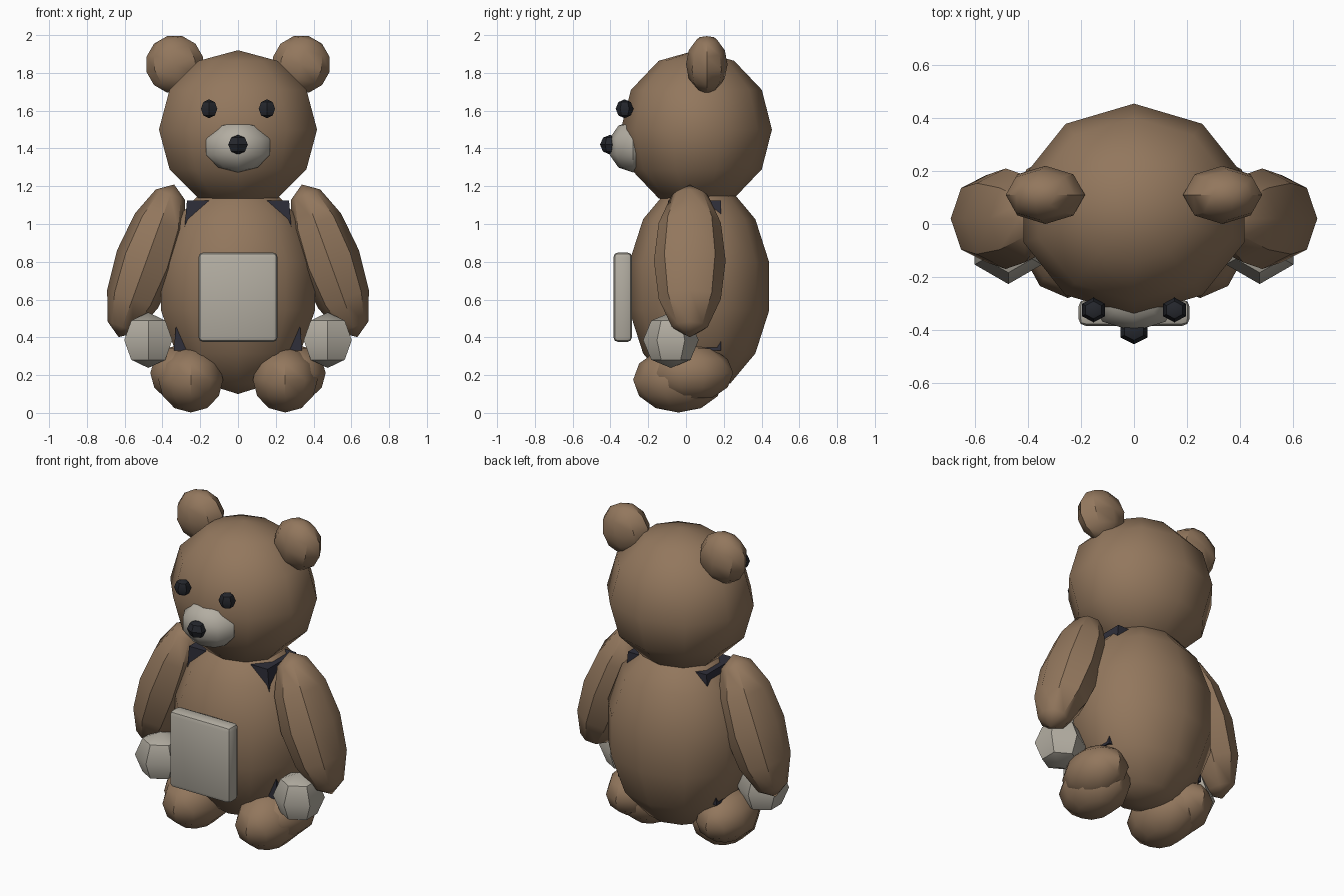
import bpy, bmesh
from math import radians

cube = bpy.data.objects.get("Cube")
if cube:
    bpy.data.objects.remove(cube, do_unlink=True)


def material(name, rgb):
    m = bpy.data.materials.new(name)
    m.use_nodes = True
    m.diffuse_color = (*rgb, 1)
    m.node_tree.nodes["Principled BSDF"].inputs["Base Color"].default_value = (*rgb, 1)
    return m


FUR = material("brown fur", (0.29, 0.185, 0.11))
CREAM = material("cream patch", (0.45, 0.42, 0.36))
BLACK = material("black glass", (0.018, 0.02, 0.026))
CORE = material("dark filling", (0.028, 0.028, 0.042))


def finish(bm, name, mat, angle=40):
    mesh = bpy.data.meshes.new(name)
    bm.to_mesh(mesh)
    bm.free()
    mesh.materials.append(mat)
    ob = bpy.data.objects.new(name, mesh)
    bpy.context.collection.objects.link(ob)
    bpy.ops.object.select_all(action='DESELECT')
    ob.select_set(True)
    bpy.context.view_layer.objects.active = ob
    bpy.ops.object.shade_smooth_by_angle(angle=radians(angle))
    return ob


def ball(name, loc, radii, mat, segs, rings, tilt=0):
    """Ellipsoid with one vertex column facing the front."""
    bm = bmesh.new()
    bmesh.ops.create_uvsphere(bm, u_segments=segs, v_segments=rings, radius=1)
    # turn the vertex columns so that one lies on the y axis
    far = max(bm.verts, key=lambda v: abs(v.co.y))
    if abs(far.co.x) > 0.01 or segs == 6 and abs(far.co.y) < 0.9:
        for v in bm.verts:
            v.co.x, v.co.y = -v.co.y, v.co.x
    bmesh.ops.scale(bm, vec=radii, verts=bm.verts)
    ob = finish(bm, name, mat)
    ob.location = loc
    ob.rotation_euler.y = radians(tilt)
    return ob


def pair(name, loc, radii, mat, segs, rings, tilt=0):
    for side, s in (("left", 1), ("right", -1)):
        ball(f"{side}_{name}", (s * loc[0], loc[1], loc[2]), radii, mat, segs, rings, s * tilt)


# Head and body
ball("head", (0, 0.055, 1.5), (0.44, 0.4, 0.42), FUR, 10, 6)
ball("body", (0, 0.07, 0.67), (0.44, 0.38, 0.57), FUR, 10, 7)
pair("ear", (0.335, 0.11, 1.845), (0.155, 0.11, 0.155), FUR, 8, 6, 15)

# Face
ball("muzzle", (0, -0.28, 1.41), (0.178, 0.132, 0.137), CREAM, 8, 5)
ball("nose", (0, -0.402, 1.42), (0.06, 0.053, 0.052), BLACK, 6, 4)
pair("eye", (0.153, -0.325, 1.61), (0.05, 0.047, 0.05), BLACK, 6, 4)

# Limbs
pair("arm", (0.485, 0.02, 0.805), (0.165, 0.19, 0.43), FUR, 8, 6, -20)
pair("hand", (0.475, -0.08, 0.385), (0.147, 0.147, 0.147), CREAM, 6, 4)
pair("leg", (0.31, 0.03, 0.21), (0.162, 0.22, 0.15), FUR, 10, 6)
pair("foot", (0.25, -0.04, 0.175), (0.18, 0.24, 0.173), FUR, 10, 6)

# Dark filling that peeks out at the shoulders and hips
bm = bmesh.new()
bmesh.ops.create_cube(bm, size=2)
for v in bm.verts:
    top = v.co.z > 0
    v.co.x *= 0.27 if top else 0.34
    v.co.y = v.co.y * 0.14 + 0.045
    v.co.z = 1.125 if top else 0.33
finish(bm, "inner_filling", CORE, 30)

# Belly patch
bm = bmesh.new()
bmesh.ops.create_cube(bm, size=1)
bmesh.ops.scale(bm, vec=(0.42, 0.1, 0.475), verts=bm.verts)
bmesh.ops.bevel(bm, geom=bm.edges[:], offset=0.027, segments=2,
                profile=0.5, affect='EDGES')
patch = finish(bm, "belly_patch", CREAM, 30)
patch.location = (0, -0.335, 0.6125)
